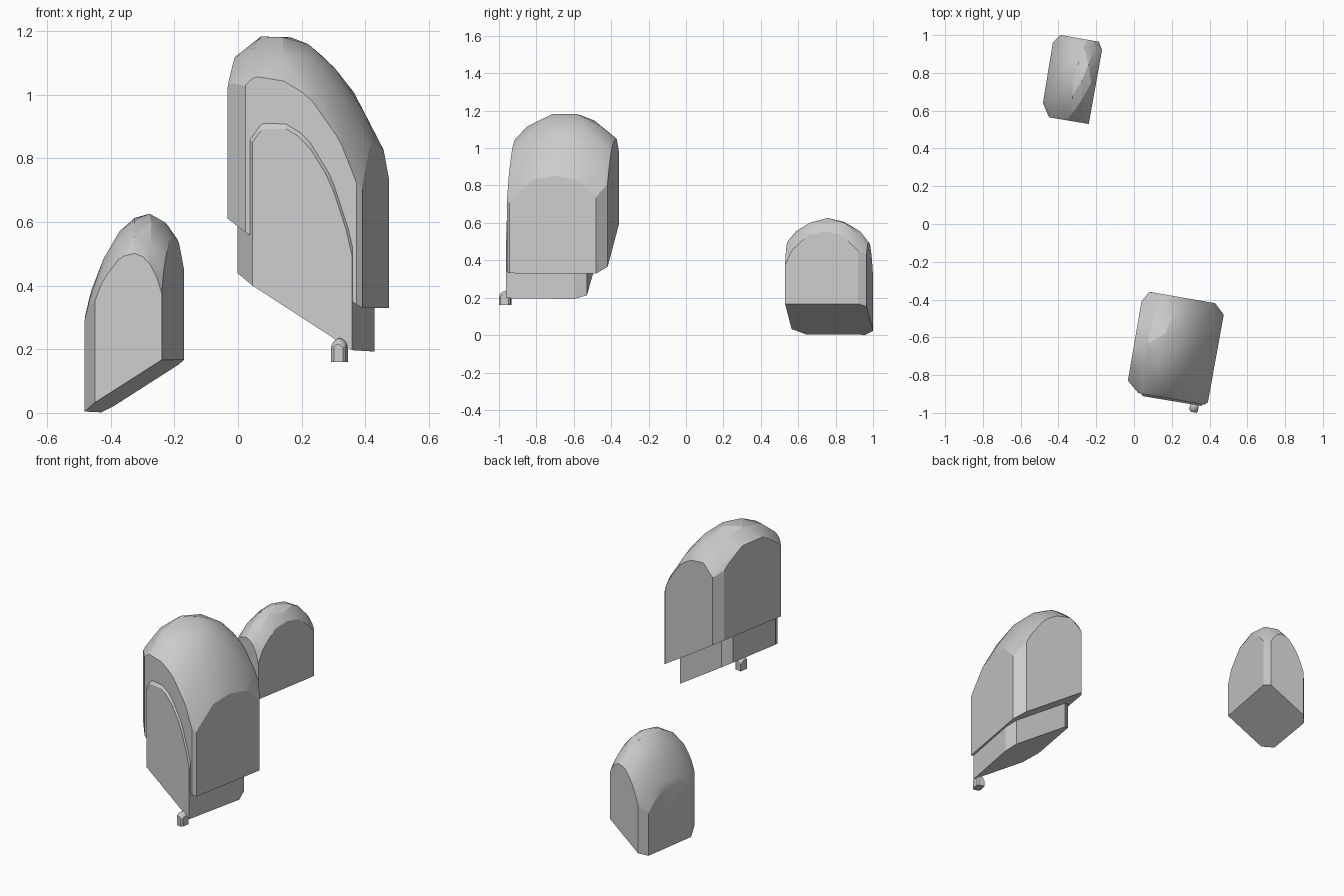
import bpy, bmesh, math
from mathutils import Vector, Matrix

if "Cube" in bpy.data.objects:
    bpy.data.objects.remove(bpy.data.objects["Cube"])

YAW = Matrix.Rotation(math.radians(-10), 4, 'Z')


def rock(name, centre, footprint, radii, slope, dome_shift=0.0):
    """Half ellipsoid trimmed to a footprint, then sheared so its base slopes."""
    bm = bmesh.new()
    bmesh.ops.create_icosphere(bm, subdivisions=3, radius=1)
    for v in bm.verts:
        v.co = Vector((v.co.x * radii[0], v.co.y * radii[1] + dome_shift, v.co.z * radii[2]))
    # one flat cut for the base and one for each side wall
    cuts = [(Vector((0, 0, 0)), Vector((0, 0, -1)))]
    for p, q in zip(footprint, footprint[1:] + footprint[:1]):
        cuts.append((Vector((*p, 0)), Vector((q[1] - p[1], p[0] - q[0], 0)).normalized()))
    for co, no in cuts:
        res = bmesh.ops.bisect_plane(bm, geom=bm.verts[:] + bm.edges[:] + bm.faces[:],
                                     dist=1e-6, plane_co=co, plane_no=no, clear_outer=True)
        rim = [e for e in bm.edges if e.is_boundary]
        if rim:
            bmesh.ops.holes_fill(bm, edges=rim, sides=0)
    # merge slivers, slope the base, turn and place
    bmesh.ops.remove_doubles(bm, verts=bm.verts[:], dist=radii[0] * 0.01)
    for v in bm.verts:
        v.co.z += slope * v.co.x
    bm.transform(Matrix.Translation(centre) @ YAW)
    bmesh.ops.recalc_face_normals(bm, faces=bm.faces[:])
    mesh = bpy.data.meshes.new(name)
    bm.to_mesh(mesh)
    bm.free()
    ob = bpy.data.objects.new(name, mesh)
    bpy.context.collection.objects.link(ob)
    bpy.ops.object.select_all(action='DESELECT')
    ob.select_set(True)
    bpy.context.view_layer.objects.active = ob
    bpy.ops.object.shade_smooth_by_angle(angle=math.radians(18))
    return ob


# lone boulder at the back
rock("back_boulder", (-0.325, 0.765, 0.088),
     [(.125, -.217), (.126, .18), (.103, .221), (-.105, .221),
      (-.137, .174), (-.133, -.15), (-.088, -.219)],
     (.19, .35, .525), 0.63)

# large boulder at the front
rock("large_boulder", (0.222, -0.66, 0.469),
     [(.216, -.25), (.218, .221), (.163, .273), (-.192, .272),
      (-.223, .215), (-.221, -.211), (-.155, -.266), (.2, -.266)],
     (.34, .47, .69), -0.64)

# second boulder embedded in the large one, showing at its front and base
rock("embedded_boulder", (0.222, -0.66, 0.317),
     [(.187, -.275), (.194, .095), (.163, .161), (-.15, .163),
      (-.192, .12), (-.192, -.2), (-.13, -.278)],
     (.28, .36, .72), -0.64, -.06)

# pebble beside the base
rock("pebble", (0.319, -0.967, 0.16),
     [(.023, -.02), (.023, .022), (.012, .03), (-.023, .03),
      (-.023, -.02), (-.012, -.03), (.016, -.03)],
     (.036, .046, .075), 0)
